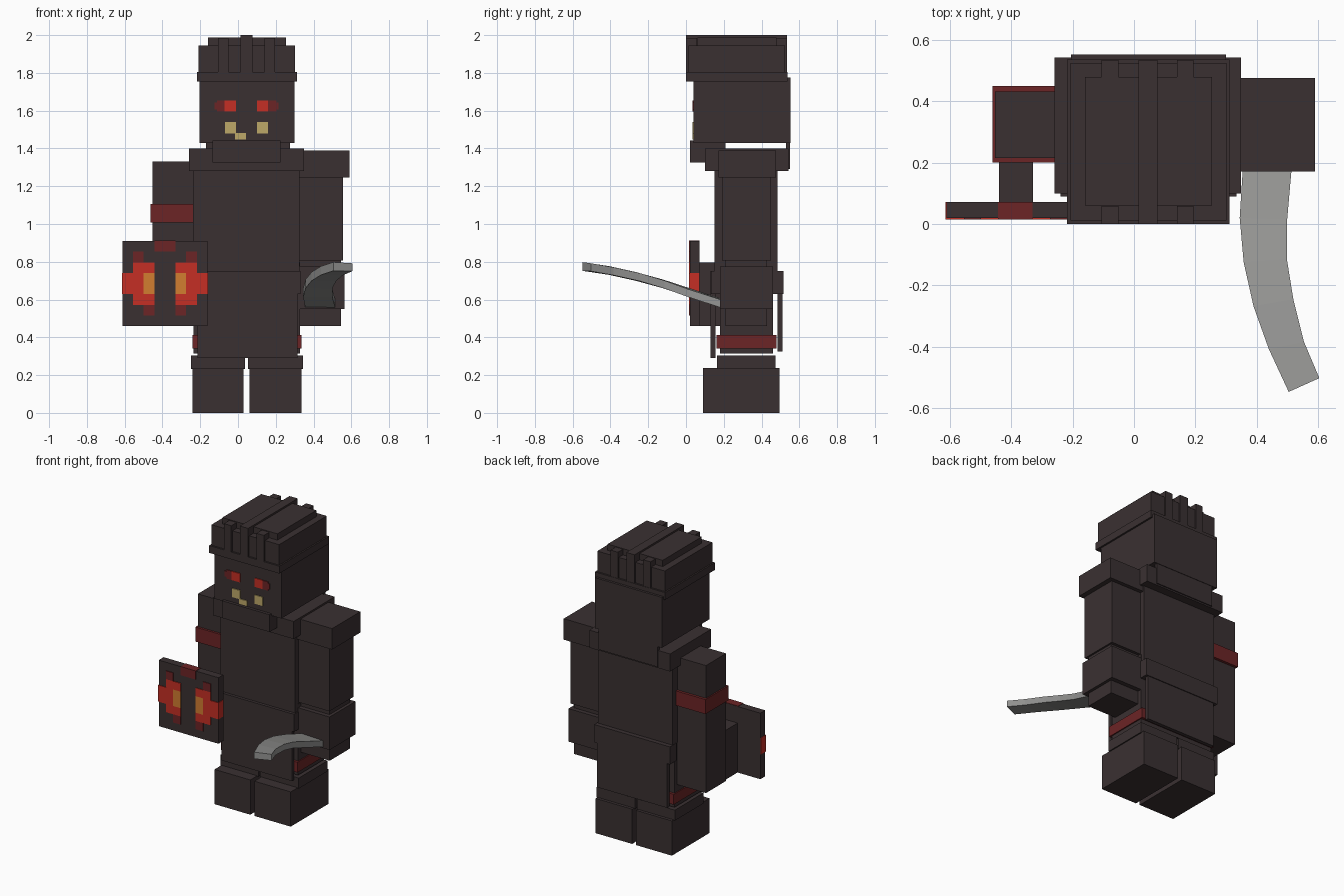
import bpy
import bmesh


def material(name, rgb):
    m = bpy.data.materials.new(name)
    m.diffuse_color = (*rgb, 1.0)
    return m


DARK = material("dark_brown", (0.042, 0.030, 0.031))
MAROON = material("dark_red", (0.150, 0.018, 0.019))
RED = material("bright_red", (0.560, 0.028, 0.018))
ORANGE = material("orange", (0.645, 0.205, 0.030))
TAN = material("tan", (0.515, 0.392, 0.141))
GREY = material("steel_grey", (0.300, 0.300, 0.292))


def finish(name, bm, mat):
    bmesh.ops.recalc_face_normals(bm, faces=bm.faces)
    mesh = bpy.data.meshes.new(name)
    bm.to_mesh(mesh)
    bm.free()
    mesh.materials.append(mat)
    ob = bpy.data.objects.new(name, mesh)
    bpy.context.collection.objects.link(ob)
    return ob


def boxes(name, mat, *specs):
    """One object from boxes given as (x0, x1, y0, y1, z0, z1)."""
    bm = bmesh.new()
    for x0, x1, y0, y1, z0, z1 in specs:
        for v in bmesh.ops.create_cube(bm, size=1)["verts"]:
            v.co = (x0 + (v.co.x + 0.5) * (x1 - x0),
                    y0 + (v.co.y + 0.5) * (y1 - y0),
                    z0 + (v.co.z + 0.5) * (z1 - z0))
    return finish(name, bm, mat)


# Feet with wider cuffs
for side, x0, x1 in (("left", -0.24, 0.03), ("right", 0.06, 0.335)):
    boxes(side + "_foot", DARK, (x0, x1, 0.09, 0.495, 0, 0.237))
    boxes(side + "_ankle", DARK, (x0 - 0.008, x1 + 0.008, 0.165, 0.475, 0.233, 0.305))

# Pelvis, red trim and cloth plates
boxes("pelvis", DARK, (-0.235, 0.328, 0.18, 0.46, 0.315, 0.80))
boxes("red_trim", MAROON, (-0.242, 0.336, 0.162, 0.478, 0.342, 0.412))
boxes("front_skirt", DARK, (-0.215, 0.315, 0.13, 0.155, 0.29, 0.75))
boxes("back_skirt", DARK, (-0.215, 0.315, 0.485, 0.51, 0.325, 0.75))
boxes("belt_back", DARK, (-0.24, 0.332, 0.445, 0.516, 0.63, 0.75))
boxes("belt_front", DARK, (-0.24, 0.332, 0.132, 0.2, 0.63, 0.75))

# Torso and collar
boxes("torso", DARK, (-0.238, 0.325, 0.15, 0.485, 0.75, 1.30))
boxes("collar", DARK, (-0.26, 0.35, 0.10, 0.543, 1.28, 1.40))
boxes("neck_guard", DARK, (-0.17, 0.275, 0.53, 0.55, 1.29, 1.435))

# Head and chin piece
boxes("head", DARK, (-0.205, 0.30, 0.04, 0.553, 1.43, 1.775))
boxes("chin", DARK, (-0.135, 0.225, 0.02, 0.21, 1.325, 1.443))

# Helmet: rim, crown, top plate, ribs
boxes("helmet_rim", DARK, (-0.218, 0.312, 0, 0.537, 1.755, 1.805))
boxes("helmet_crown", DARK, (-0.208, 0.302, 0.012, 0.525, 1.80, 1.945))
boxes("helmet_top", DARK, (-0.16, 0.255, 0.06, 0.48, 1.94, 1.988))
ribs = [(0.014, 0.076, 0, 0.535, 1.80, 2.0)]
for x0 in (-0.106, 0.14):
    for y0 in (0, 0.477):
        ribs.append((x0, x0 + 0.055, y0, y0 + 0.058, 1.80, 1.984))
boxes("helmet_ribs", DARK, *ribs)

# Face paint: eyes and teeth
F0, F1 = 0.034, 0.041
boxes("eye_inner", RED, (-0.072, -0.01, F0, F1, 1.595, 1.655),
      (0.10, 0.160, F0, F1, 1.595, 1.655))
boxes("eye_outer", MAROON, (-0.112, -0.072, F0, F1, 1.595, 1.655),
      (-0.125, -0.112, F0, F1, 1.606, 1.644),
      (0.160, 0.203, F0, F1, 1.595, 1.655),
      (0.203, 0.215, F0, F1, 1.606, 1.644))
boxes("teeth", TAN, (-0.07, -0.01, F0, F1, 1.48, 1.54),
      (0.10, 0.16, F0, F1, 1.48, 1.54),
      (-0.015, 0.043, F0, F1, 1.447, 1.483))

# Plain arm with red band
boxes("left_arm", DARK, (-0.453, -0.236, 0.215, 0.432, 0.46, 1.33))
boxes("left_arm_band", MAROON, (-0.462, -0.236, 0.20, 0.45, 1.008, 1.107))

# Armoured arm
boxes("right_arm_core", DARK, (0.325, 0.545, 0.21, 0.43, 0.46, 1.30))
boxes("right_shoulder_pad", DARK, (0.325, 0.59, 0.172, 0.476, 1.245, 1.388))
boxes("right_sleeve", DARK, (0.325, 0.557, 0.19, 0.45, 0.808, 1.25))
boxes("right_glove", DARK, (0.325, 0.565, 0.18, 0.46, 0.55, 0.775))

# Shield with grip
SX, SZ, CELL = -0.612, 0.91, 0.0563
boxes("shield", DARK, (SX, SX + 8 * CELL, 0.02, 0.072, SZ - 8 * CELL, SZ))
boxes("shield_grip", DARK, (-0.44, -0.33, 0.07, 0.22, 0.46, 0.797))

# Shield pattern: m = dark red, r = red, o = orange, mirrored left to right
half_rows = ("...m", ".m..", ".rr.", "rro.", "rro.", ".rr.", "..m.", "....")
cells = {"m": [], "r": [], "o": []}
for row, half in enumerate(half_rows):
    z1 = SZ - row * CELL
    for col, key in enumerate(half + half[::-1]):
        if key == ".":
            continue
        x0 = SX + col * CELL
        x1 = x0 + CELL
        y1 = 0.021
        # border cells wrap round the rim
        if col in (0, 7):
            y1 = 0.071
            x0, x1 = (x0 - 0.003, x1) if col == 0 else (x0, x1 + 0.003)
        top = z1
        if row == 0:
            y1, top = 0.071, z1 + 0.003
        cells[key].append((x0, x1, 0.015, y1, z1 - CELL, top))
boxes("shield_dark_marks", MAROON, *cells["m"])
boxes("shield_red_marks", RED, *cells["r"])
boxes("shield_orange_marks", ORANGE, *cells["o"])

# Curved blade: left x, y, right x, y, centre z at each section
sections = (
    (0.357, 0.21, 0.517, 0.21, 0.573),
    (0.345, 0.02, 0.500, 0.015, 0.636),
    (0.358, -0.125, 0.499, -0.115, 0.683),
    (0.390, -0.268, 0.520, -0.245, 0.722),
    (0.440, -0.408, 0.555, -0.385, 0.753),
    (0.505, -0.548, 0.605, -0.503, 0.774),
)
bm = bmesh.new()
rings = []
for lx, ly, rx, ry, z in sections:
    rings.append([bm.verts.new(p) for p in (
        (lx, ly, z - 0.022), (rx, ry, z - 0.024),
        (rx, ry, z + 0.018), (lx, ly, z + 0.024))])
for a, b in zip(rings, rings[1:]):
    for i in range(4):
        j = (i + 1) % 4
        bm.faces.new((a[i], a[j], b[j], b[i]))
bm.faces.new(rings[0])
bm.faces.new(rings[-1][::-1])
finish("curved_blade", bm, GREY)
